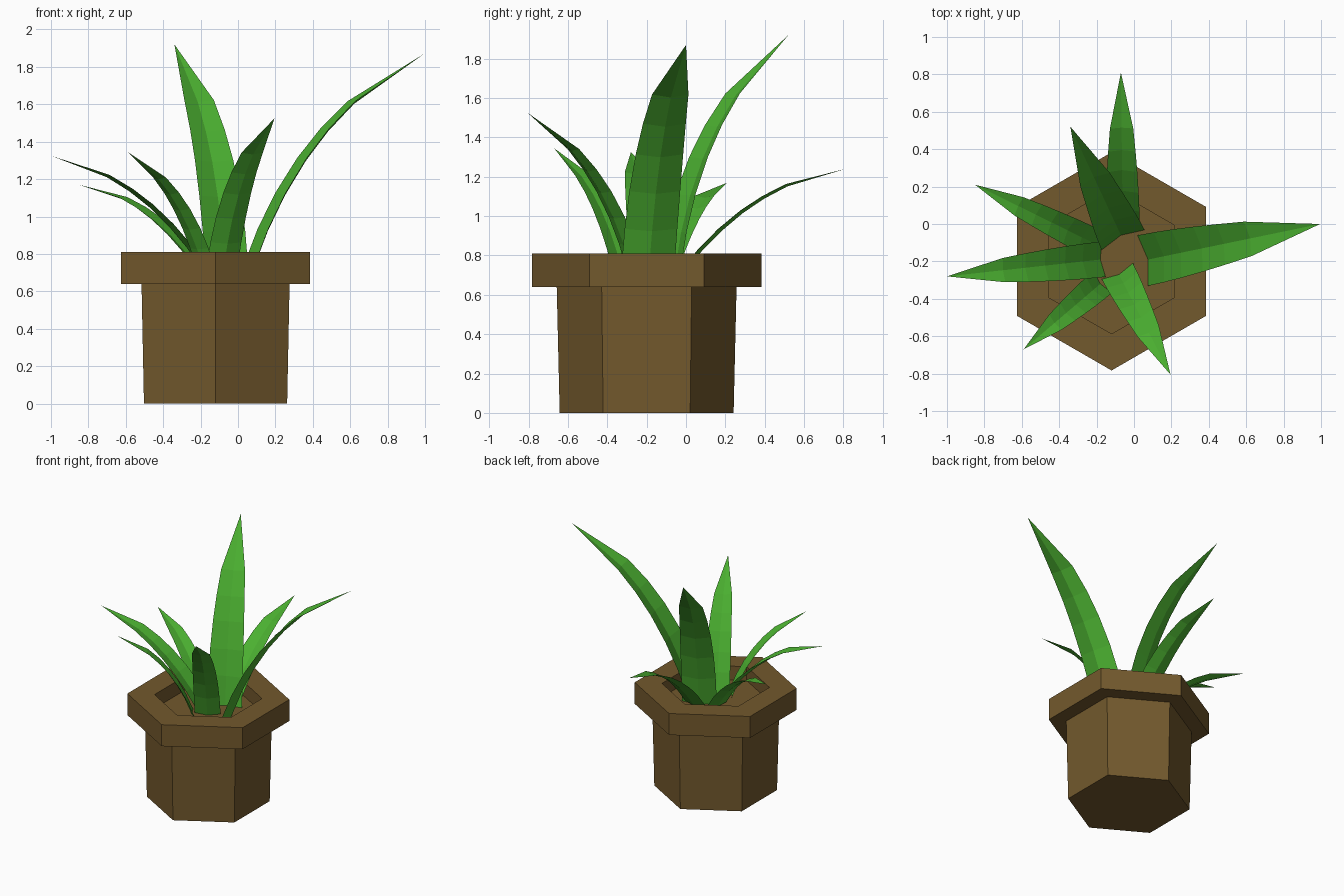
import bpy
import bmesh
from math import pi, cos, sin
from mathutils import Vector

if "Cube" in bpy.data.objects:
    bpy.data.objects.remove(bpy.data.objects["Cube"], do_unlink=True)


def material(name, rgb):
    mat = bpy.data.materials.new(name)
    mat.use_nodes = True
    mat.diffuse_color = (*rgb, 1)
    bsdf = mat.node_tree.nodes["Principled BSDF"]
    bsdf.inputs["Base Color"].default_value = (*rgb, 1)
    bsdf.inputs["Roughness"].default_value = 0.9
    return mat


def finish(bm, name, mat):
    mesh = bpy.data.meshes.new(name)
    bm.to_mesh(mesh)
    bm.free()
    mesh.materials.append(mat)
    obj = bpy.data.objects.new(name, mesh)
    bpy.context.collection.objects.link(obj)
    return obj


brown = material("clay brown", (0.171, 0.1, 0.026))
green = material("leaf green", (0.07, 0.43, 0.03))

# Six-sided pot: outer wall, overhanging rim, shallow recess with a soil floor
POT_CENTRE = (-0.12, -0.20)
SIDES = 6
FLOOR_Z = 0.70
pot_profile = [(0.442, 0), (0.457, 0.64), (0.583, 0.64),
               (0.583, 0.81), (0.387, 0.81), (0.387, FLOOR_Z)]
bm = bmesh.new()
rings = []
for radius, z in pot_profile:
    angles = [pi / 2 + 2 * pi * i / SIDES for i in range(SIDES)]
    rings.append([bm.verts.new((POT_CENTRE[0] + radius * cos(a),
                                POT_CENTRE[1] + radius * sin(a), z)) for a in angles])
for low, high in zip(rings, rings[1:]):
    for i in range(SIDES):
        j = (i + 1) % SIDES
        bm.faces.new((low[i], low[j], high[j], high[i]))
bm.faces.new(rings[0][::-1])
bm.faces.new(rings[-1])
finish(bm, "flower_pot", brown)

# Leaf outline: position along the leaf and half width relative to its length
STATIONS = [(0, 0.092), (0.14, 0.091), (0.27, 0.088),
            (0.41, 0.082), (0.54, 0.074), (0.68, 0.063)]
FOLD = 0.22


def leaf(name, base, tip):
    """Arching blade with a central crease, folded upward along both edges."""
    base = Vector((*base, FLOOR_Z))
    tip = Vector(tip)
    chord = tip - base
    outward = Vector((chord.x, chord.y, 0)).normalized()
    side = Vector((-outward.y, outward.x, 0))
    bow = chord.cross(side)
    control = base + chord * 0.55 + bow * 0.2

    bm = bmesh.new()
    rows = []
    for t, width in STATIONS:
        point = base * (1 - t) ** 2 + control * 2 * t * (1 - t) + tip * t * t
        tangent = ((control - base) * (1 - t) + (tip - control) * t).normalized()
        normal = tangent.cross(side)
        half = width * chord.length
        rows.append([bm.verts.new(point + side * half * s + normal * half * FOLD * abs(s))
                     for s in (-1, 0, 1)])
    end = bm.verts.new(tip)
    for a, b in zip(rows, rows[1:]):
        for i in range(2):
            bm.faces.new((a[i], b[i], b[i + 1], a[i + 1]))
    for i in range(2):
        bm.faces.new((rows[-1][i], end, rows[-1][i + 1]))
    bmesh.ops.reverse_faces(bm, faces=[f for f in bm.faces if f.normal.z < 0])
    bm.normal_update()
    if sum(f.normal.z for f in bm.faces) < 0:
        bmesh.ops.reverse_faces(bm, faces=bm.faces)
    finish(bm, name, green)


# Seven leaves fanning out of the soil
leaf("leaf_left", (0.075, -0.19), (0.995, 0.0, 1.87))
leaf("leaf_back", (-0.06, -0.02), (-0.07, 0.81, 1.24))
leaf("leaf_tall", (-0.07, -0.06), (-0.34, 0.52, 1.92))
leaf("leaf_back_right", (-0.20, -0.11), (-0.85, 0.21, 1.17))
leaf("leaf_right", (-0.18, -0.19), (-1.0, -0.28, 1.325))
leaf("leaf_front_right", (-0.18, -0.32), (-0.59, -0.67, 1.345))
leaf("leaf_front", (-0.08, -0.27), (0.195, -0.805, 1.525))
